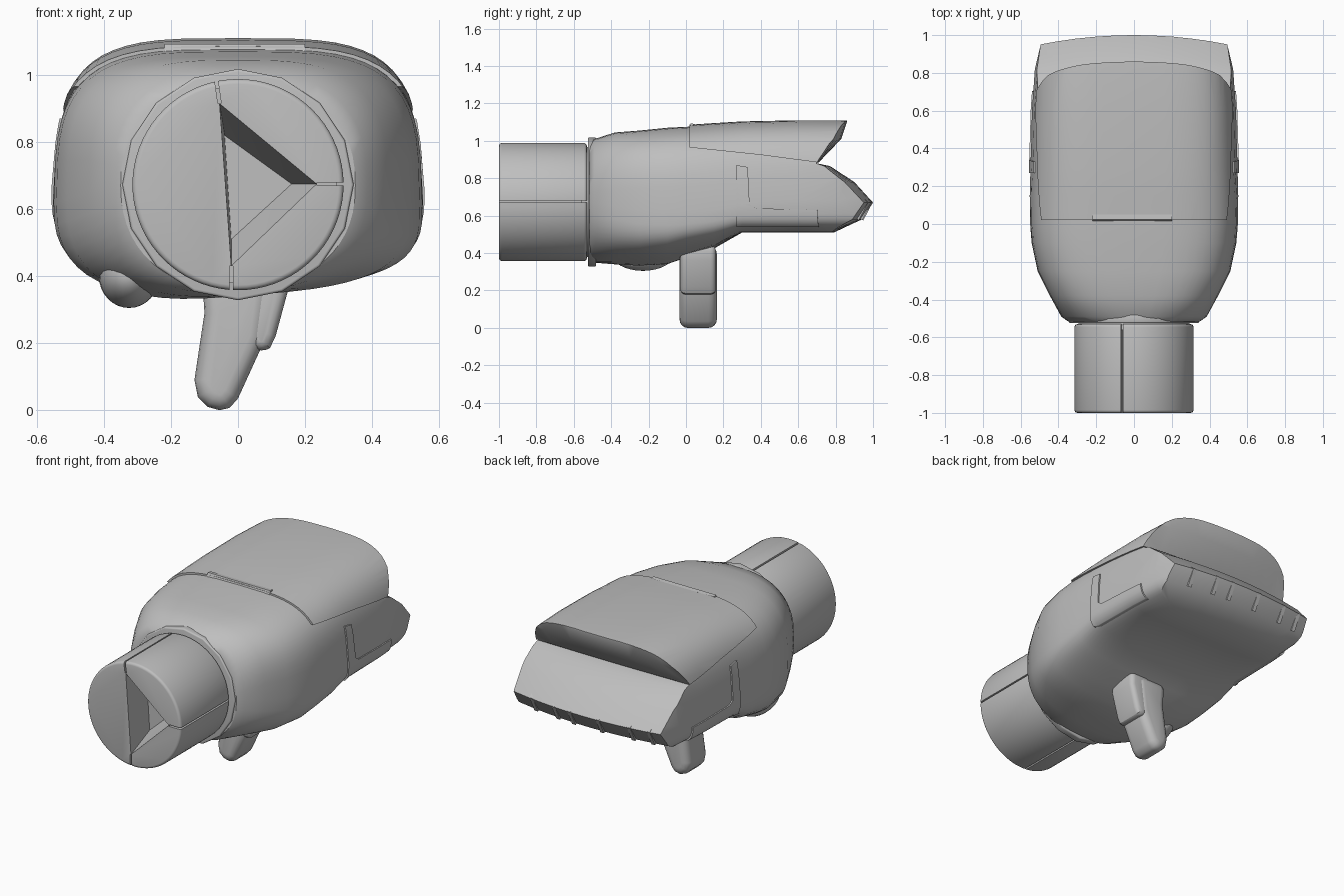
import bpy, bmesh, math
from mathutils import Vector

if "Cube" in bpy.data.objects:
    bpy.data.objects.remove(bpy.data.objects["Cube"], do_unlink=True)

grey = bpy.data.materials.new("plain_grey")
grey.use_nodes = True
grey.diffuse_color = (0.52, 0.52, 0.52, 1)
grey.node_tree.nodes["Principled BSDF"].inputs["Base Color"].default_value = grey.diffuse_color


def make(name, bm):
    bmesh.ops.recalc_face_normals(bm, faces=bm.faces)
    mesh = bpy.data.meshes.new(name)
    bm.to_mesh(mesh)
    bm.free()
    mesh.materials.append(grey)
    obj = bpy.data.objects.new(name, mesh)
    bpy.context.collection.objects.link(obj)
    return obj


def select(obj):
    bpy.ops.object.select_all(action='DESELECT')
    obj.select_set(True)
    bpy.context.view_layer.objects.active = obj


def smooth(obj, angle=32):
    select(obj)
    bpy.ops.object.shade_smooth_by_angle(angle=math.radians(angle))


def boolean(obj, cutter, operation):
    cutter.hide_render = True
    mod = obj.modifiers.new("cut", 'BOOLEAN')
    mod.object, mod.operation, mod.solver = cutter, operation, 'EXACT'
    select(obj)
    bpy.ops.object.modifier_apply(modifier=mod.name)
    bpy.data.objects.remove(cutter, do_unlink=True)


def skin(name, rings):
    bm = bmesh.new()
    rows = [[bm.verts.new(p) for p in ring] for ring in rings]
    n = len(rows[0])
    for a, b in zip(rows, rows[1:]):
        for i in range(n):
            bm.faces.new((a[i], a[(i + 1) % n], b[(i + 1) % n], b[i]))
    bm.faces.new(rows[0])
    bm.faces.new(rows[-1])
    return make(name, bm)


def hull(name, points):
    bm = bmesh.new()
    for p in points:
        bm.verts.new(p)
    bmesh.ops.convex_hull(bm, input=bm.verts)
    return make(name, bm)


# Hull sections: y, half width, top, middle, bottom,
# roundness (upper, lower left, lower right), bottom slant, upper taper
SECTIONS = [
    (-.515, .35, .99, .67, .36, 2.3, 2.3, 2.2, .03, 0),
    (-.49, .385, 1.01, .67, .35, 2.6, 2.6, 2.4, .05, 0),
    (-.38, .445, 1.045, .65, .345, 3.1, 3.2, 2.6, .08, 0),
    (-.25, .51, 1.055, .63, .34, 3.4, 3.6, 2.7, .08, 0),
    (-.1, .542, 1.07, .62, .35, 3.5, 3.8, 2.7, .08, .01),
    (0, .55, 1.075, .62, .385, 3.6, 4, 2.9, .07, .02),
    (.15, .552, 1.085, .63, .43, 3.7, 4, 3.3, .04, .04),
    (.3, .548, 1.094, .66, .51, 3.8, 4.5, 4.5, 0, .06),
    (.6, .54, 1.1, .68, .51, 3.8, 5, 5, 0, .06),
    (.82, .525, 1.1, .68, .51, 3.8, 5, 5, 0, .06),
    (1.05, .47, 1.09, .68, .51, 3.8, 5, 5, 0, .06)]


def section(y, w, top, mid, low, n_up, n_left, n_right, slant, taper, grow):
    ring = []
    for i in range(56):
        a = math.tau * i / 56
        c, s = math.cos(a), math.sin(a)
        n = n_up if s > 0 else n_left if c > 0 else n_right
        x = (w + grow) * math.copysign(abs(c) ** (2 / n), c)
        h = abs(s) ** (2 / n)
        if s > 0:
            ring.append((x * (1 - taper * h), y, mid + h * (top + grow - mid)))
        else:
            ring.append((x, y, mid - h * (mid - low + grow - slant * x)))
    return ring


# Part of the hull kept inside a side profile, whose rear end bows across x
def shell(name, profile, grow=0):
    obj = skin(name, [section(*s, grow) for s in SECTIONS])
    keep = skin("profile_cutter", [
        [(x, y - .2 * x * x * min(1, max(0, (y - .69) / .14)), z) for y, z in profile]
        for x in [i / 10 for i in range(-8, 9)]])
    boolean(obj, keep, 'INTERSECT')
    smooth(obj)


# Main body with the open V mouth at the back
shell("body", [(-.7, .1), (-.7, 1.3), (.855, 1.3), (.855, 1.1), (.825, 1.01), (.7, .88),
               (.77, .865), (.9, .78), (1, .67), (.94, .58), (.78, .505), (.78, .1)])
# Raised lid over the rear top
shell("lid", [(.02, 1.3), (.02, .965), (.4, .925), (.71, .885), (.83, 1.01), (.86, 1.1), (.86, 1.3)], .01)
# L-shaped trim on both sides of the lower jaw
shell("side_trim", [(.27, .54), (.27, .87), (.33, .86), (.34, .66), (.37, .64),
                    (.71, .63), (.72, .54)], .008)


def cylinder(name, radius, y0, y1, sides, edge):
    bm = bmesh.new()
    bmesh.ops.create_cone(bm, cap_ends=True, segments=sides, radius1=radius,
                          radius2=radius, depth=y1 - y0)
    rims = [e for e in bm.edges if abs(e.verts[0].co.z - e.verts[1].co.z) < .001]
    if edge:
        bmesh.ops.bevel(bm, geom=rims, offset=edge, segments=3, profile=.5, affect='EDGES')
    for v in bm.verts:
        v.co = Vector((v.co.x, (y0 + y1) / 2 + v.co.z, .673 + v.co.y))
    return make(name, bm)


# Nozzle with a tapered triangular recess and three slits
nozzle = cylinder("nozzle", .315, -1, -.53, 72, .015)
outer = [(-.055, .915), (.235, .675), (-.02, .43)]
inner = [(-.04, .82), (.16, .675), (-.02, .51)]
rim = [(-.07, 1.02), (.35, .675), (-.02, .32)]
boolean(nozzle, hull("recess_cutter", [(x, -1.001, z) for x, z in outer]
                     + [(x, -.82, z) for x, z in inner]), 'DIFFERENCE')
for a, b in zip(outer, rim):
    a, b = Vector((a[0], 0, a[1])), Vector((b[0], 0, b[1]))
    side = (b - a).normalized().cross(Vector((0, 1, 0))) * .005
    corners = [p + k * side + Vector((0, y, 0)) for p in (a, b) for k in (-1, 1) for y in (-1.1, -.5)]
    boolean(nozzle, hull("slit_cutter", corners), 'DIFFERENCE')
smooth(nozzle)

# Neck and faceted collar joining the nozzle to the body
smooth(cylinder("neck", .295, -.56, -.45, 48, 0))
smooth(cylinder("collar", .345, -.525, -.48, 16, .008))


# Grip fingers below the body
def finger(name, outline, y0, y1, edge):
    obj = skin(name, [[(x, y, z) for x, z in outline] for y in (y0, y1)])
    mod = obj.modifiers.new("round", 'BEVEL')
    mod.width, mod.segments, mod.limit_method = edge, 4, 'ANGLE'
    mod.angle_limit = math.radians(50)
    select(obj)
    bpy.ops.object.modifier_apply(modifier=mod.name)
    smooth(obj, 45)


finger("long_finger", [(-.11, .44), (-.1, .29), (-.13, .09), (-.12, .04), (-.09, .01), (-.055, 0),
                       (-.025, .007), (0, .035), (.08, .21), (.11, .44)], -.035, .165, .045)
finger("short_finger", [(.01, .44), (.02, .23), (.045, .185), (.07, .172), (.095, .185),
                        (.112, .22), (.15, .36), (.15, .44)], -.03, .16, .035)

# Small tabs along the rear edge of the lower jaw
for x in (-.42, -.3, -.1, .09, .2, .36):
    back = .2 * x * x
    path = [(.98, .69), (1, .672), (.95, .575), (.93, .59)]
    smooth(hull("jaw_tab", [(x + dx, y - back, z) for dx in (-.012, .012) for y, z in path]))

# Rounded swelling low on the right of the body
bm = bmesh.new()
bmesh.ops.create_uvsphere(bm, u_segments=24, v_segments=16, radius=1)
for v in bm.verts:
    v.co = Vector((-.325 + .09 * v.co.x, -.23 + .17 * v.co.y, .4 + .095 * v.co.z))
smooth(make("right_swelling", bm))

# Ridge at the front of the lid
hull("lid_ridge", [(x, y, z) for x in (-.22, .2) for y, z in ((.015, 1.07), (.025, 1.093), (.05, 1.09))])
